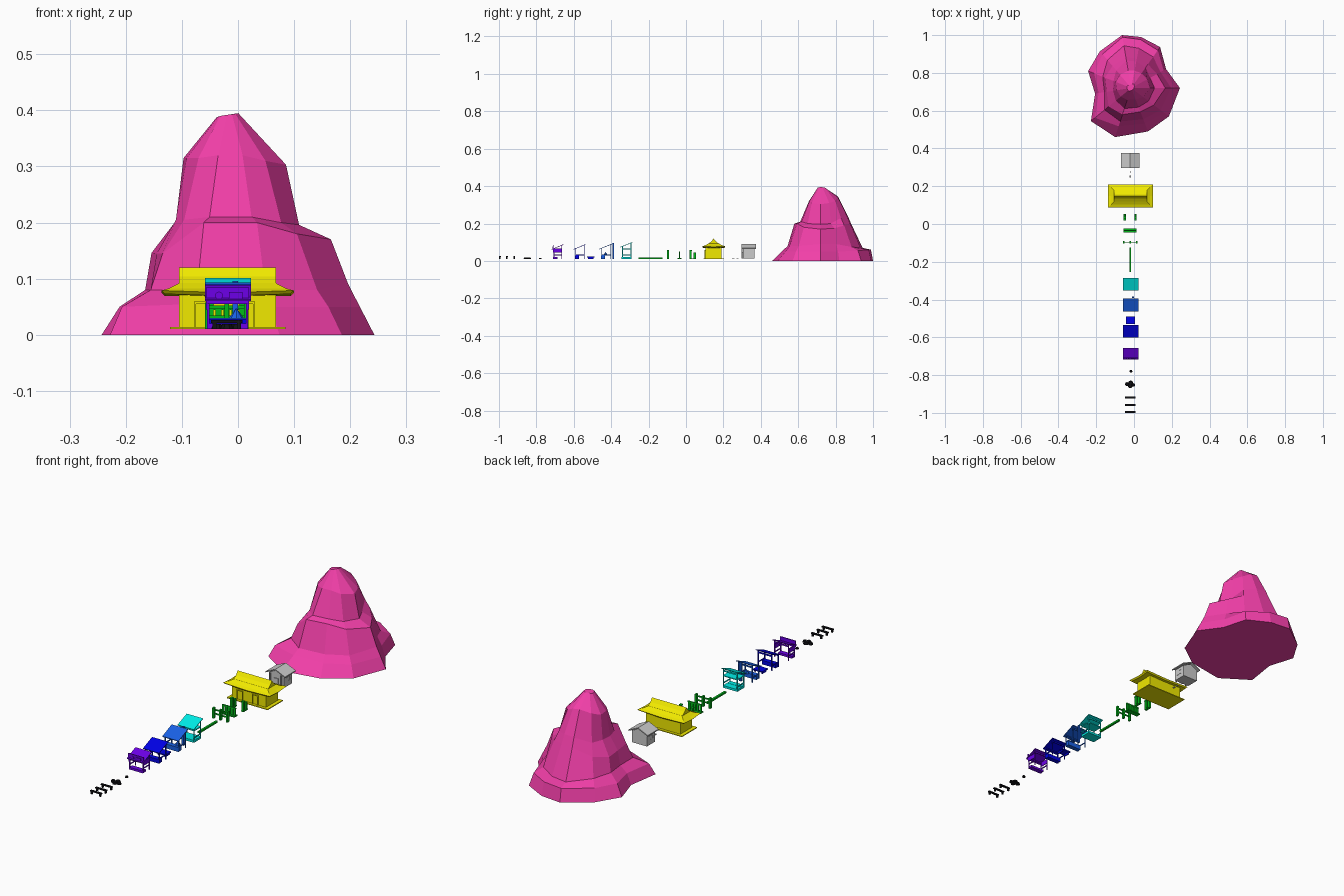
import bpy, bmesh, math
from mathutils import Matrix, Vector


def mat(name, rgb):
    m = bpy.data.materials.new(name)
    m.diffuse_color = (*rgb, 1)
    return m


PINK = mat("pink", (0.9, 0.05, 0.4))
YELLOW = mat("yellow", (0.88, 0.82, 0.0))
GREEN = mat("green", (0.0, 0.5, 0.01))
CYAN = mat("cyan", (0.0, 0.85, 0.8))
BLUE = mat("blue", (0.01, 0.12, 0.8))
DEEP = mat("deep_blue", (0.0, 0.0, 0.8))
PURPLE = mat("purple", (0.15, 0.0, 0.8))
BLACK = mat("black", (0.005, 0.005, 0.007))


class Part:
    """Collects simple solids into one named object."""
    def __init__(self, name, material=None):
        self.name, self.material, self.bm = name, material, bmesh.new()

    def box(self, x0, x1, y0, y1, z0, z1, rot=None):
        m = Matrix.Translation(((x0 + x1) / 2, (y0 + y1) / 2, (z0 + z1) / 2))
        m = m @ (rot or Matrix()) @ Matrix.Diagonal((x1 - x0, y1 - y0, z1 - z0, 1))
        bmesh.ops.create_cube(self.bm, size=1, matrix=m)
        return self

    def cone(self, x, y, z0, z1, r0, r1, n=8, rot=None):
        m = Matrix.Translation((x, y, (z0 + z1) / 2)) @ (rot or Matrix())
        bmesh.ops.create_cone(self.bm, cap_ends=True, segments=n, radius1=r0, radius2=r1,
                              depth=z1 - z0, matrix=m)
        return self

    def loft(self, rings):
        vs = [[self.bm.verts.new(p) for p in r] for r in rings]
        n = len(vs[0])
        for a, b in zip(vs, vs[1:]):
            for i in range(n):
                j = (i + 1) % n
                self.bm.faces.new((a[i], a[j], b[j], b[i]))
        self.bm.faces.new(vs[0])
        self.bm.faces.new(vs[-1])
        return self

    def done(self):
        bmesh.ops.remove_doubles(self.bm, verts=self.bm.verts, dist=1e-5)
        bmesh.ops.recalc_face_normals(self.bm, faces=self.bm.faces)
        me = bpy.data.meshes.new(self.name)
        self.bm.to_mesh(me)
        self.bm.free()
        if self.material:
            me.materials.append(self.material)
        bpy.context.collection.objects.link(bpy.data.objects.new(self.name, me))


# Mountain: base outline shrunk ring by ring, (scale, height) per direction
C = Vector((-0.015, 0.72))
base = [(-.048, .28), (.052, .27), (.153, .217), (.185, .10), (.258, 0), (.20, -.15),
        (.089, -.23), (-.085, -.26), (-.213, -.175), (-.191, -.03), (-.228, .09), (-.165, .195)]
scales = [
    [.96, .95, .92, .93, .90, .88, .82, .78, .90, .90, .86, .92],
    [.80, .78, .76, .84, .82, .78, .72, .68, .66, .74, .66, .76],
    [.58, .58, .58, .74, .70, .60, .55, .54, .56, .68, .61, .60],
    [.52, .52, .50, .54, .48, .46, .44, .42, .38, .50, .41, .48],
    [.33, .34, .36, .46, .39, .32, .26, .24, .26, .40, .36, .36],
    [.06, .08, .10, .09, .06, .05, .05, .06, .08, .11, .10, .08]]
heights = [
    [.06, .06, .055, .05, .05, .05, .05, .055, .05, .05, .05, .055],
    [.07, .07, .075, .09, .09, .08, .08, .08, .08, .08, .08, .08],
    [.20, .20, .19, .175, .17, .18, .20, .20, .145, .145, .146, .16],
    [.24, .24, .23, .20, .196, .20, .21, .21, .205, .205, .206, .21],
    [.345, .34, .32, .31, .303, .31, .32, .32, .315, .315, .315, .33],
    [.39, .392, .393, .394, .395, .394, .393, .392, .39, .388, .388, .389]]
rings = [[(C.x + x, C.y + y, 0) for x, y in base]]
for ss, hs in zip(scales, heights):
    rings.append([(C.x + x * s, C.y + y * s, h) for (x, y), s, h in zip(base, ss, hs)])
Part("mountain", PINK).loft(rings).done()

# Grey hut: gabled walls, pitched roof along y, windows, porch posts and steps
hx = -0.02
Part("hut_walls").loft([[(hx + x, y, z) for x, z in
                         ((-.038, .012), (.038, .012), (.038, .065), (0, .083), (-.038, .065))]
                        for y in (.305, .365)]).done()
Part("hut_roof").loft([[(hx + x, y, z) for x, z in
                        ((-.049, .064), (-.049, .069), (0, .091), (.049, .069), (.049, .064), (0, .086))]
                       for y in (.297, .375)]).done()
w = Part("hut_windows")
for x in (hx - .039, hx + .037):
    for z in (.032, .05):
        w.box(x, x + .002, .32, .35, z, z + .003)
    for y in (.32, .334, .347):
        w.box(x, x + .002, y, y + .003, .032, .053)
w.done()
Part("hut_door").box(hx - .01, hx + .01, .302, .305, .012, .048).done()
Part("hut_porch_posts").box(-.05, -.045, .297, .302, .012, .067).box(.005, .01, .297, .302, .012, .067).done()
Part("hut_step").box(-.024, -.016, .247, .258, .012, .016).box(-.022, -.018, .27, .28, .012, .016).done()

# Yellow hall: plinth, walls, curved skirt roof with a gabled top
gx, gy = -.0185, .148


def rect(a, b, z, lift=0):
    """Eight-point rectangle whose corners can turn up."""
    return [(gx + x * a, gy + y * b, z + (lift if x and y else 0)) for x, y in
            ((-1, -1), (0, -1), (1, -1), (1, 0), (1, 1), (0, 1), (-1, 1), (-1, 0))]


Part("hall_plinth", YELLOW).box(gx - .103, gx + .103, gy - .055, gy + .055, .01, .014).done()
Part("hall_walls", YELLOW).box(gx - .0865, gx + .0865, gy - .043, gy + .043, .014, .076).done()
Part("hall_roof", YELLOW).loft([rect(.112, .055, .069, .004), rect(.118, .061, .075, .004),
                               rect(.104, .046, .082, .001), rect(.0865, .03, .092)]).done()
Part("hall_gable", YELLOW).loft([[(x, gy + y, z) for y, z in
                                 ((-.03, .091), (-.012, .104), (0, .12), (.012, .104), (.03, .091))]
                                for x in (gx - .0865, gx + .0865)]).done()
p = Part("hall_door_frames", YELLOW)
for x in (-.078, .0):
    p.box(x, x + .003, .1, .106, .014, .022 + .035).box(x + .027, x + .03, .1, .106, .014, .057)
    p.box(x, x + .03, .1, .106, .055, .059)
p.done()

# Green group: gate pillars, slatted screen, cross wall, long beam
p = Part("gate_pillars", GREEN)
for x in (-.049, .008):
    p.box(x - .005, x + .005, .02, .03, .01, .058).box(x - .004, x + .004, .04, .053, .01, .045)
    p.box(x - .006, x + .006, .018, .032, .054, .058).box(x - .006, x + .006, .02, .053, .01, .014)
p.done()
p = Part("screen", GREEN).box(-.055, .014, -.046, -.024, .01, .015).box(-.055, .014, -.038, -.032, .044, .05)
for i in range(5):
    x = -.055 + i * .0145
    p.box(x, x + .011, -.037, -.033, .015, .045)
p.done()
p = Part("cross_fence", GREEN)
for x in (-.055, -.02, .015):
    p.box(x - .004, x + .004, -.102, -.09, .01, .058)
p.box(-.055, .015, -.098, -.094, .028, .034).box(-.055, .015, -.098, -.094, .046, .052).done()
Part("long_beam", GREEN).box(-.025, -.015, -.255, -.125, .01, .018).done()


# Market stalls: four posts, sloped awning, rails and a counter
def stall(name, color, y0, y1, zf, zb, counter):
    x0, x1 = -.057, .02
    p = Part(name + "_frame", color)
    for x in (x0 + .002, x1 - .006):
        p.box(x, x + .004, y0 + .01, y0 + .014, .01, zf + .006)
        p.box(x, x + .004, y1 - .01, y1 - .006, .01, zb - .002)
        p.box(x, x + .004, y0 + .01, y1 - .006, .03, .034)
    p.box(x0 + .002, x1 - .002, y1 - .01, y1 - .006, zb - .014, zb - .008)
    p.box(x0 + .002, x1 - .002, y0 + .01, y0 + .014, zf, zf + .004)
    p.done()
    Part(name + "_awning", color).loft([[(x, y, z) for y, z in
                                         ((y0, zf), (y1, zb), (y1, zb + .003), (y0, zf + .003))]
                                        for x in (x0 - .002, x1 + .003)]).done()
    Part(name + "_counter", color).box(x0 + .004, x1 - .004, y0 + .008, y0 + .03, .01, counter).done()


stall("cyan_stall", CYAN, -.352, -.286, .072, .098, .021)
Part("cyan_stall_shelf", CYAN).box(-.055, .018, -.342, -.292, .01, .02).box(-.055, .018, -.342, -.292, .062, .066).done()
stall("blue_stall", BLUE, -.462, -.394, .062, .09, .03)
Part("blue_stall_goods", BLUE).cone(-.003, -.43, .03, .047, .013, .001, 8).box(-.01, .0, -.392, -.384, .01, .096).done()
stall("deep_blue_stall", DEEP, -.602, -.536, .06, .087, .028)
Part("deep_blue_bench", DEEP).box(-.043, .005, -.53, -.49, .018, .023).box(-.04, -.035, -.525, -.495, .01, .018) \
    .box(-.003, .002, -.525, -.495, .01, .018).done()
stall("purple_stall", PURPLE, -.718, -.656, .06, .086, .02)
p = Part("purple_stall_sign", PURPLE).box(-.057, .02, -.712, -.708, .055, .084)
for x in (-.057, .017):
    p.box(x, x + .003, -.71, -.664, .045, .066)
R = Matrix.Rotation(math.pi / 2, 4, "X")
p.cone(-.034, -.713, .068, .072, .007, .007, 12, R).box(-.016, .008, -.715, -.712, .064, .076).done()

# Black benches and small piles along the front
for i, y in enumerate((-.997, -.96, -.92)):
    p = Part(f"bench_{i + 1}", BLACK).box(-.048, .008, y - .003, y + .007, .021, .026)
    for x in (-.045, -.002):
        p.box(x, x + .007, y - .002, y + .006, .01, .022)
    p.done()
p = Part("stone_pile", BLACK)
for x, y, r in ((-.037, -.848, .011), (-.018, -.842, .014), (-.004, -.852, .01), (-.02, -.858, .012)):
    p.cone(x, y, .01, .019, r, r * .7, 7)
p.done()
Part("small_stone", BLACK).cone(-.016, -.78, .01, .017, .008, .005, 7).done()
